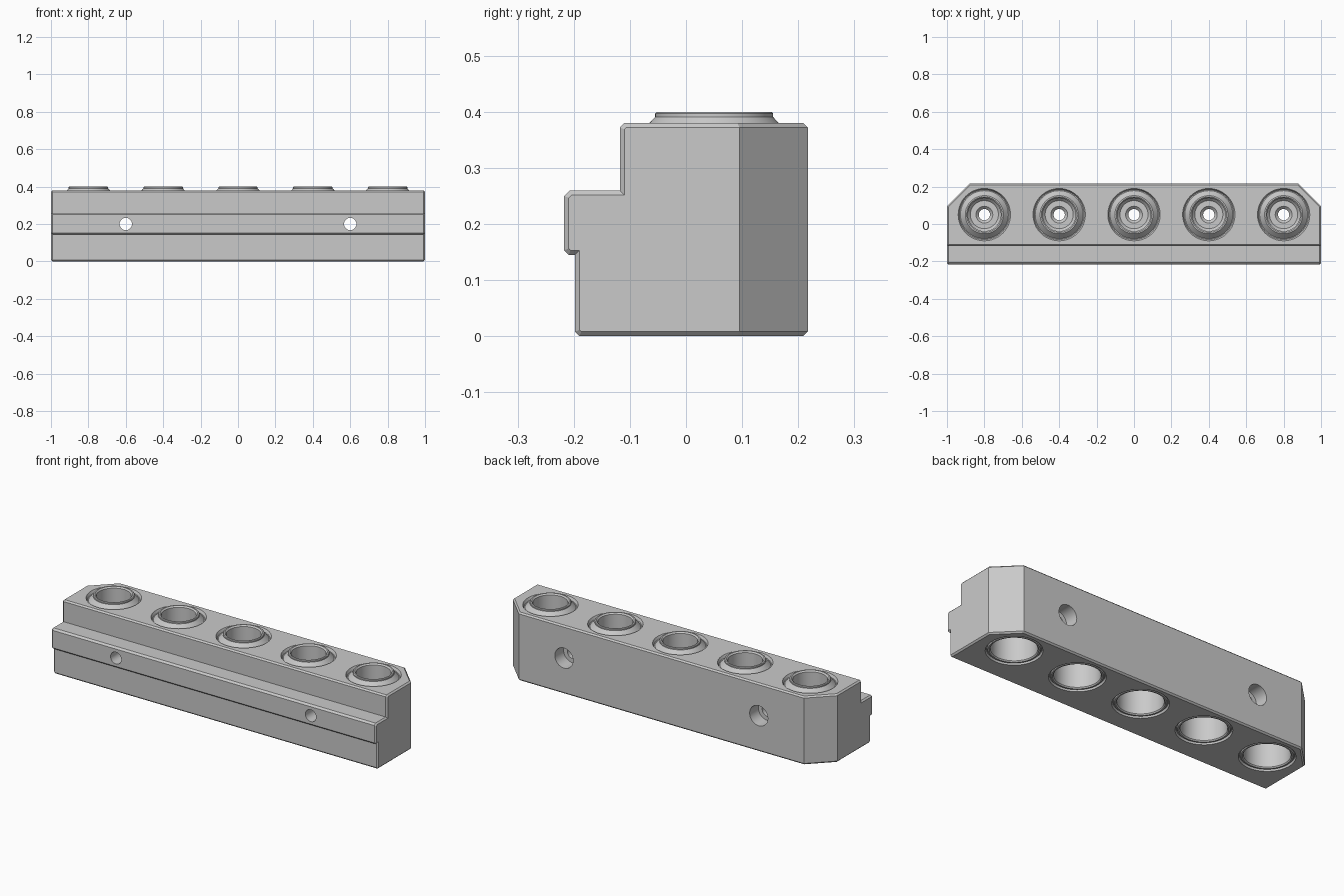
import bpy, bmesh, math
from mathutils import Vector

cube = bpy.data.objects.get("Cube")
if cube:
    bpy.data.objects.remove(cube, do_unlink=True)

grey = bpy.data.materials.new("machined grey")
grey.use_nodes = True
GREY = (0.59, 0.59, 0.59, 1)
grey.diffuse_color = GREY
grey.node_tree.nodes["Principled BSDF"].inputs["Base Color"].default_value = GREY


def loft(name, rings, closed=False):
    """Skin rings of points; cap both ends, or join the last ring to the first."""
    bm = bmesh.new()
    rows = [[bm.verts.new(p) for p in ring] for ring in rings]
    n = len(rows[0])
    pairs = list(zip(rows, rows[1:]))
    if closed:
        pairs.append((rows[-1], rows[0]))
    else:
        bm.faces.new(rows[0][::-1])
        bm.faces.new(rows[-1])
    for a, b in pairs:
        for i in range(n):
            j = (i + 1) % n
            bm.faces.new((a[i], a[j], b[j], b[i]))
    bmesh.ops.recalc_face_normals(bm, faces=bm.faces)
    mesh = bpy.data.meshes.new(name)
    bm.to_mesh(mesh)
    bm.free()
    mesh.materials.append(grey)
    ob = bpy.data.objects.new(name, mesh)
    bpy.context.collection.objects.link(ob)
    return ob


def inset(poly, d):
    """Offset a counter-clockwise polygon inwards with mitred corners."""
    out = []
    for i, p in enumerate(poly):
        p = Vector(p)
        e1 = (p - Vector(poly[i - 1])).normalized()
        e2 = (Vector(poly[(i + 1) % len(poly)]) - p).normalized()
        n1, n2 = Vector((-e1.y, e1.x)), Vector((-e2.y, e2.x))
        out.append(p + (n1 + n2) * d / (1 + n1.dot(n2)))
    return out


def lathe(name, profile, centre, axis="Z", steps=64, closed=False):
    """Revolve (radius, height) points about an axis through the centre."""
    rings = []
    for r, h in profile:
        ring = []
        for i in range(steps):
            a = 2 * math.pi * i / steps
            u, v = r * math.cos(a), r * math.sin(a)
            p = (u, v, h) if axis == "Z" else (u, h, v)
            ring.append(Vector(p) + Vector(centre))
        rings.append(ring)
    return loft(name, rings, closed)


def boolean(ob, cutter, operation):
    mod = ob.modifiers.new(operation.lower(), "BOOLEAN")
    mod.operation, mod.solver, mod.object = operation, "EXACT", cutter
    bpy.context.view_layer.objects.active = ob
    bpy.ops.object.modifier_apply(modifier=mod.name)
    bpy.data.objects.remove(cutter, do_unlink=True)


def smooth(ob):
    bpy.ops.object.select_all(action="DESELECT")
    ob.select_set(True)
    bpy.context.view_layer.objects.active = ob
    bpy.ops.object.shade_smooth_by_angle(angle=math.radians(30))


# Stepped bar: side profile (y, z) run along x, with chamfered ends
C = 0.008
side = [(-.19, 0), (.209, 0), (.217, C), (.217, .372), (.209, .38), (-.11, .38),
        (-.118, .372), (-.118, .26), (-.207, .26), (-.217, .25), (-.217, .153),
        (-.209, .145), (-.198, .145), (-.198, C)]
small = inset(side, C)
block = loft("manifold_block", [[(x, p[0], p[1]) for p in ring] for x, ring in
             ((-1, small), (C - 1, side), (1 - C, side), (1, small))])

# Plan outline that slices off the two back corners, chamfered top and bottom
plan = [(-1.02, -.3), (1.02, -.3), (1.02, .075), (.858, .237), (-.858, .237), (-1.02, .075)]
tight = inset(plan, .018)
boolean(block, loft("plan_cutter", [[(p[0], p[1], z) for p in ring] for z, ring in
        ((-.01, tight), (C, plan), (.372, plan), (.39, tight))]), "INTERSECT")

# Mounting holes through the bar, counterbored from the back
for x in (-.6, .6):
    screw = [(.033, -.3), (.033, .14), (.056, .14), (.056, .3)]
    boolean(block, lathe("screw_cutter", screw, (x, 0, .2), "Y", 48), "DIFFERENCE")

# Five ports: sealing groove, raised lip, upper bore, small passage, lower bore
port_profile = [(.14, .38), (.133, .366), (.128, .366), (.105, .391), (.105, .397),
                (.102, .4), (.095, .4), (.088, .393), (.088, .285), (.075, .27),
                (.045, .27), (.03, .255), (.03, .24), (.115, .24), (.115, .01),
                (.12, .004), (.128, .004), (.131, .012), (.136, .012), (.14, 0)]
for i in range(5):
    centre = (-.8 + .4 * i, .05, 0)
    boolean(block, lathe("port_cutter", [(.14, -.1), (.14, .5)], centre), "DIFFERENCE")
    smooth(lathe(f"port_{i + 1}", port_profile, centre, closed=True))

smooth(block)
